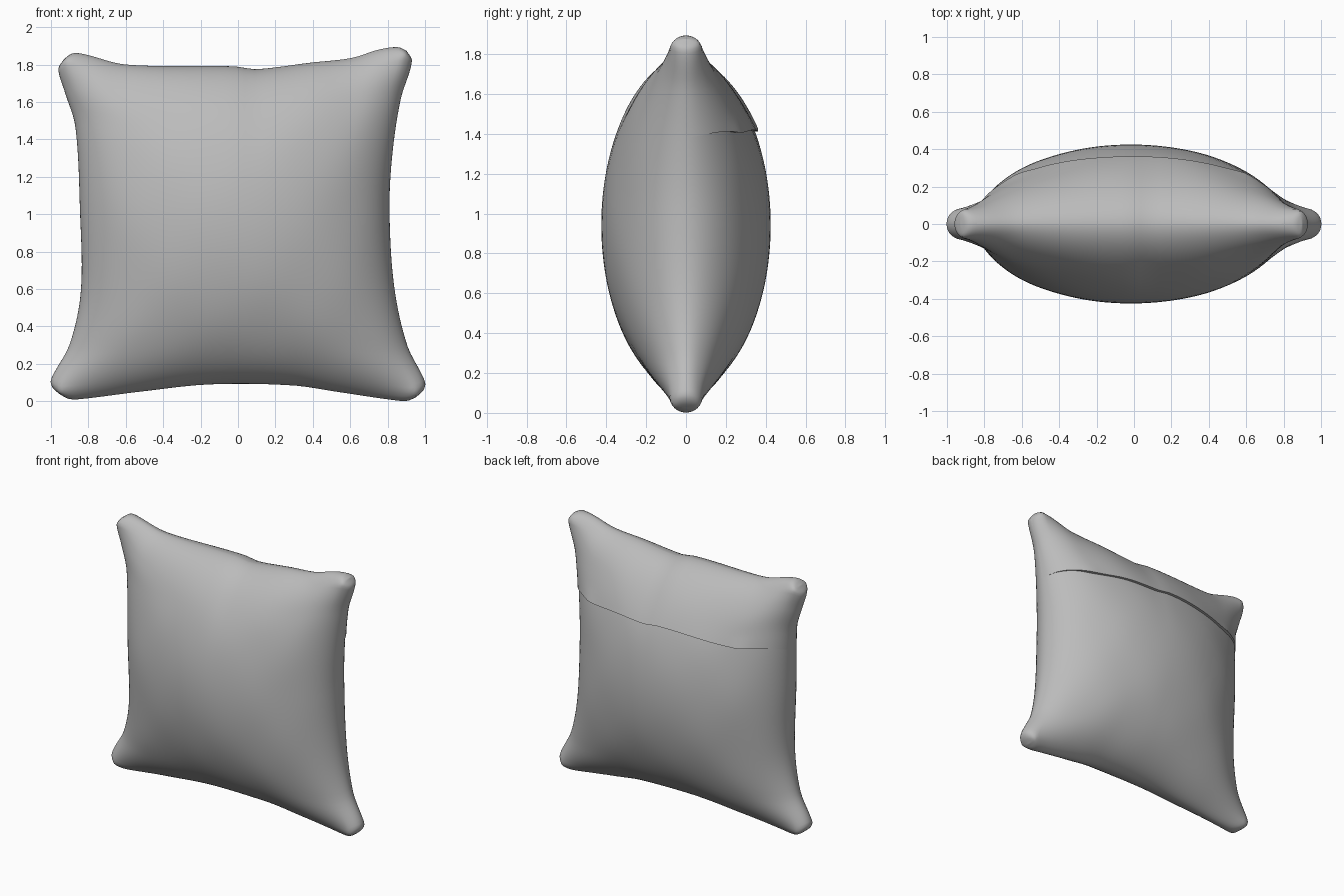
import bpy, bmesh, math

cube = bpy.data.objects.get("Cube")
if cube:
    bpy.data.objects.remove(cube, do_unlink=True)

fabric = bpy.data.materials.new("grey fabric")
fabric.use_nodes = True
GREY = (0.5, 0.5, 0.5, 1)
fabric.diffuse_color = GREY
fabric.node_tree.nodes["Principled BSDF"].inputs["Base Color"].default_value = GREY

# Outline of the cushion: (fraction along the edge, position)
LEFT = [(0, -.95), (.02, -.99), (.045, -1), (.15, -.9), (.31, -.84), (.55, -.845),
        (.8, -.87), (.9, -.925), (.97, -.96), (1, -.93)]
RIGHT = [(0, .95), (.02, .99), (.045, 1), (.15, .905), (.32, .835), (.54, .81),
         (.7, .825), (.86, .87), (.97, .93), (1, .9)]
BOTTOM = [(0, .035), (.025, .012), (.06, .012), (.22, .05), (.42, .09), (.65, .085),
          (.78, .05), (.93, .008), (.975, .002), (1, .02)]
TOP = [(0, 1.83), (.025, 1.86), (.06, 1.855), (.18, 1.8), (.5, 1.79), (.56, 1.775),
       (.72, 1.81), (.84, 1.835), (.92, 1.88), (.975, 1.893), (1, 1.875)]


def edge(points, t):
    """Smooth curve through the edge points."""
    last = len(points) - 1
    i = 0
    while i < last - 1 and t > points[i + 1][0]:
        i += 1

    def slope(k):
        a, b = points[max(k - 1, 0)], points[min(k + 1, last)]
        return (b[1] - a[1]) / (b[0] - a[0])
    (t0, p0), (t1, p1) = points[i], points[i + 1]
    h = t1 - t0
    s = (t - t0) / h
    return (p0 * (1 + 2 * s) * (1 - s) ** 2 + p1 * s * s * (3 - 2 * s)
            + h * s * (1 - s) * ((1 - s) * slope(i) - s * slope(i + 1)))


def cushion_point(u, v, side, lift=0.0):
    """Point on the puffed surface; u and v run from -1 to 1."""
    a, b = (u + 1) / 2, (v + 1) / 2
    x = edge(LEFT, b) * (1 - a) + edge(RIGHT, b) * a
    z = edge(BOTTOM, a) * (1 - b) + edge(TOP, a) * b
    du, dv = max(0, 1 - u * u), max(0, 1 - v * v)
    puff = .425 * du ** .52 * dv ** .56
    # Stuffed corner tips
    tip = .1 * (u * v) ** 8 * min(1, 9 * min(du, dv)) ** .5
    # Soft creases running in from the seams
    crease = .006 * math.sin(11 * u + 3) * math.sin(9 * v + 1) * (1 - du * dv) * min(du, dv)
    return x, side * (puff + tip + crease + lift * (du * dv) ** .35), z


def spaced(n, low=-1.0):
    """Parameters that crowd together towards the seams."""
    start = math.asin(low)
    return [math.sin(start + (math.pi / 2 - start) * i / n) for i in range(n + 1)]


def add_grid(bm, rows, side):
    verts = [[bm.verts.new(p) for p in row] for row in rows]
    for r0, r1 in zip(verts, verts[1:]):
        for i in range(len(r0) - 1):
            quad = [r0[i], r0[i + 1], r1[i + 1], r1[i]]
            bm.faces.new(quad if side < 0 else quad[::-1])


def finish(bm, name, angle):
    bmesh.ops.remove_doubles(bm, verts=bm.verts, dist=.0004)
    mesh = bpy.data.meshes.new(name)
    bm.to_mesh(mesh)
    bm.free()
    obj = bpy.data.objects.new(name, mesh)
    bpy.context.collection.objects.link(obj)
    mesh.materials.append(fabric)
    bpy.ops.object.select_all(action='DESELECT')
    obj.select_set(True)
    bpy.context.view_layer.objects.active = obj
    bpy.ops.object.shade_smooth_by_angle(angle=math.radians(angle))


# Stuffed body: front and back panels joined along the seam
N = 56
bm = bmesh.new()
for side in (-1, 1):
    add_grid(bm, [[cushion_point(u, v, side) for u in spaced(N)] for v in spaced(N)], side)
finish(bm, "cushion_body", 80)


# Overlapping envelope flap across the upper back
def flap_v(u, t):
    hem = .57 - .1 * u * u
    return hem + (1 - hem) * t


def flap_lift(u, t):
    gape = math.exp(-((abs(u) - .72) / .07) ** 2) * max(0, 1 - 5 * t)
    return .024 * (1 - t) + .012 * gape


bm = bmesh.new()
rows = [[cushion_point(u, flap_v(u, 0), 1, -.01) for u in spaced(N)]]
for k in range(21):
    t = math.sin(math.pi / 2 * k / 20)
    rows.append([cushion_point(u, flap_v(u, t), 1, flap_lift(u, t)) for u in spaced(N)])
add_grid(bm, rows, 1)
finish(bm, "back_flap", 50)
